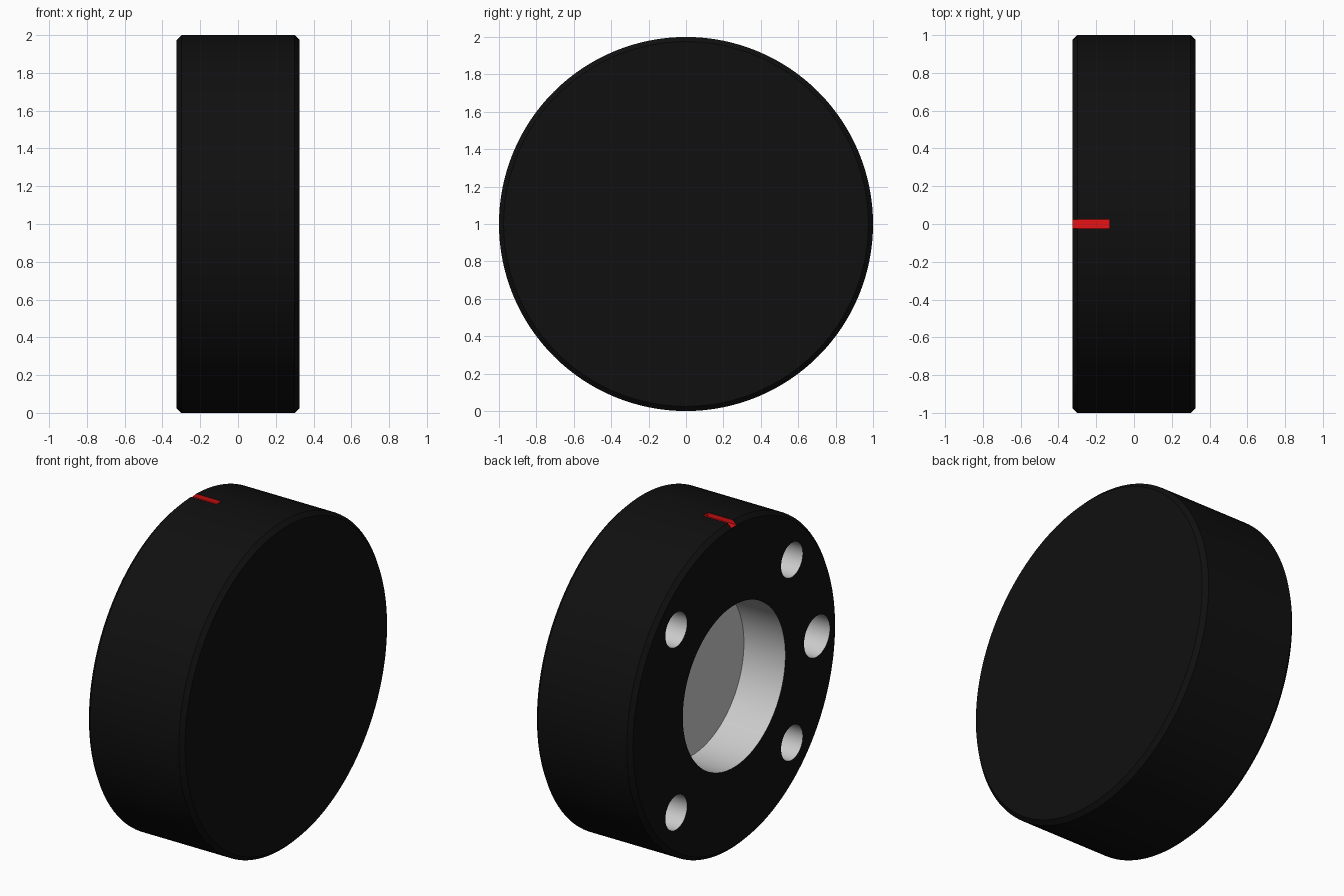
import bpy, bmesh
from math import radians, sqrt
from mathutils import Matrix, Vector

if "Cube" in bpy.data.objects:
    bpy.data.objects.remove(bpy.data.objects["Cube"])


def material(name, rgb):
    m = bpy.data.materials.new(name)
    m.diffuse_color = (*rgb, 1)
    m.use_nodes = True
    m.node_tree.nodes["Principled BSDF"].inputs["Base Color"].default_value = m.diffuse_color
    return m


MATS = [material("black", (0.005, 0.005, 0.005)),
        material("bare_grey", (0.8, 0.8, 0.8)),
        material("red", (0.8, 0.006, 0.008))]
HALF, CHAMFER = 0.325, 0.025


def finish(name, bm, slot):
    for f in bm.faces:
        f.material_index = slot
    me = bpy.data.meshes.new(name)
    bm.to_mesh(me)
    bm.free()
    for m in MATS:
        me.materials.append(m)
    ob = bpy.data.objects.new(name, me)
    bpy.context.collection.objects.link(ob)
    return ob


def cylinder(name, x0, x1, y, z, r, sides, slot, chamfer=0):
    """Cylinder lying along x."""
    bm = bmesh.new()
    mat = Matrix.Translation(((x0 + x1) / 2, y, z)) @ Matrix.Rotation(radians(90), 4, 'Y')
    bmesh.ops.create_cone(bm, cap_ends=True, segments=sides, radius1=r, radius2=r,
                          depth=x1 - x0, matrix=mat)
    if chamfer:
        rims = [e for e in bm.edges if any(len(f.verts) > 4 for f in e.link_faces)]
        bmesh.ops.bevel(bm, geom=rims, offset=chamfer, segments=1, affect='EDGES')
    return finish(name, bm, slot)


# Main disc with chamfered rims
disc = cylinder("disc_body", -HALF, HALF, 0, 1, 1, 128, 0, CHAMFER)

# Central recess and five blind holes in the left face
cutters = [cylinder("centre_recess_cutter", -0.5, -HALF + 0.28, 0, 1, 0.495, 96, 1)]
for sy in (-1, 1):
    for sz in (-1, 1):
        a = 0.79 / sqrt(2)
        cutters.append(cylinder("screw_hole_cutter", -0.5, -HALF + 0.28,
                                sy * a, 1 + sz * a, 0.105, 48, 1))
cutters.append(cylinder("locating_hole_cutter", -0.5, -HALF + 0.28, -0.8, 1, 0.125, 48, 1))

# Red index notch on top of the rim
bm = bmesh.new()
bmesh.ops.create_cube(bm, size=1, matrix=Matrix.Translation((-0.265, 0, 2.075))
                      @ Matrix.Diagonal((0.27, 0.05, 0.2, 1)))
cutters.append(finish("index_notch_cutter", bm, 2))

# Cut everything out, then remove the cutters
bpy.context.view_layer.objects.active = disc
disc.select_set(True)
for c in cutters:
    c.hide_render = True
    mod = disc.modifiers.new("cut", 'BOOLEAN')
    mod.operation, mod.solver, mod.object = 'DIFFERENCE', 'EXACT', c
    bpy.ops.object.modifier_apply(modifier=mod.name)
for c in cutters:
    bpy.data.objects.remove(c)

bpy.ops.object.shade_smooth_by_angle(angle=radians(30))
